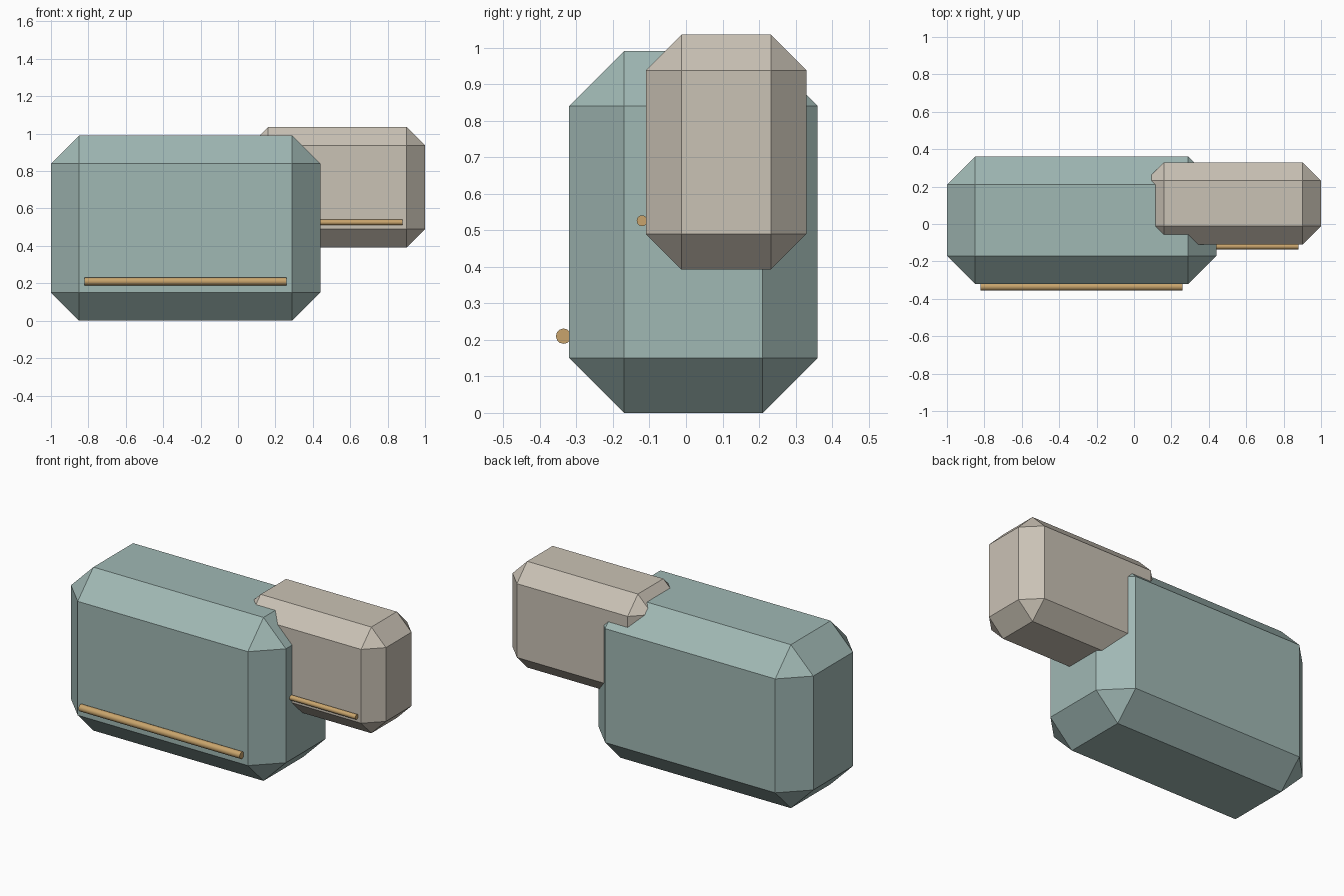
import bpy
import math

if "Cube" in bpy.data.objects:
    bpy.data.objects.remove(bpy.data.objects["Cube"])


def material(name, srgb):
    m = bpy.data.materials.new(name)
    lin = [((c / 255 + 0.055) / 1.055) ** 2.4 for c in srgb]
    m.diffuse_color = (*lin, 1.0)
    m.use_nodes = True
    m.node_tree.nodes["Principled BSDF"].inputs["Base Color"].default_value = m.diffuse_color
    return m


sage = material("sage_green", (160, 184, 180))
beige = material("warm_beige", (202, 194, 181))
brass = material("brass", (200, 164, 108))


def chamfered_box(name, lo, hi, chamfer, mat):
    """Box between two corners with flat cut edges."""
    bpy.ops.mesh.primitive_cube_add(
        size=1, location=[(a + b) / 2 for a, b in zip(lo, hi)])
    ob = bpy.context.object
    ob.name = name
    ob.scale = [b - a for a, b in zip(lo, hi)]
    bpy.ops.object.transform_apply(location=False, rotation=False, scale=True)
    bev = ob.modifiers.new("chamfer", 'BEVEL')
    bev.width = chamfer
    bev.segments = 1
    bev.limit_method = 'NONE'
    bpy.ops.object.modifier_apply(modifier=bev.name)
    ob.data.materials.append(mat)


def rod(name, x0, x1, y, z, radius):
    """Horizontal trim bar along x."""
    bpy.ops.mesh.primitive_cylinder_add(
        vertices=12, radius=radius, depth=x1 - x0,
        location=((x0 + x1) / 2, y, z), rotation=(0, math.pi / 2, 0))
    ob = bpy.context.object
    ob.name = name
    bpy.ops.object.shade_smooth_by_angle(angle=math.radians(40))
    ob.data.materials.append(brass)


# Large block and the smaller block set into its upper right side
chamfered_box("large_block", (-1.0, -0.32, 0.0), (0.44, 0.36, 0.99), 0.15, sage)
chamfered_box("small_block", (0.062, -0.11, 0.392), (1.0, 0.33, 1.035), 0.098, beige)

# Trim bars low on each front face
rod("large_trim_bar", -0.82, 0.26, -0.335, 0.21, 0.021)
rod("small_trim_bar", 0.18, 0.88, -0.12, 0.526, 0.015)
